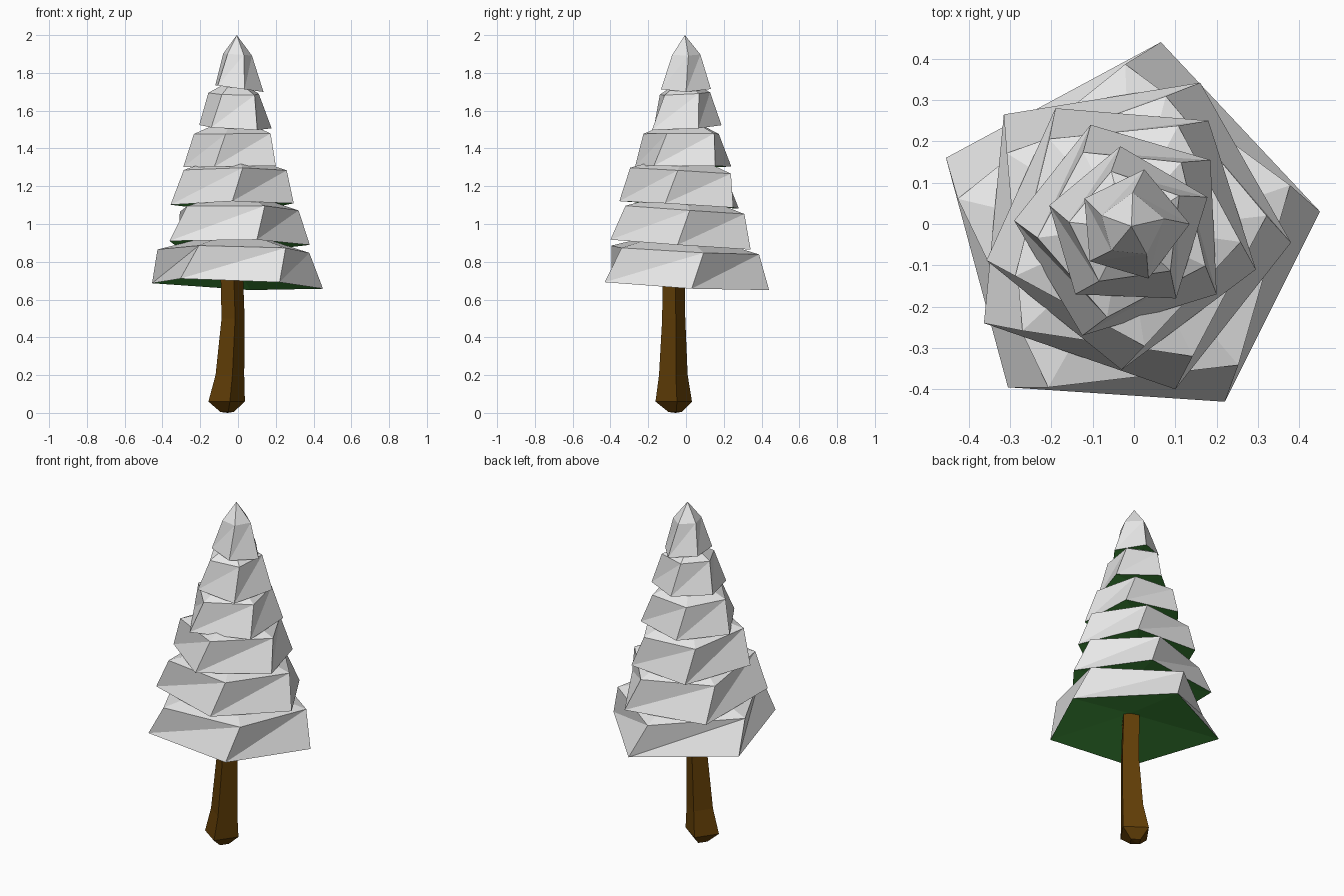
import bpy, bmesh, math

if "Cube" in bpy.data.objects:
    bpy.data.objects.remove(bpy.data.objects["Cube"])


def material(name, rgb):
    m = bpy.data.materials.new(name)
    m.diffuse_color = (*rgb, 1)
    m.use_nodes = True
    m.node_tree.nodes["Principled BSDF"].inputs["Base Color"].default_value = m.diffuse_color
    return m


SNOW = material("snow white", (0.8, 0.8, 0.8))
GREEN = material("pine green", (0.06, 0.33, 0.05))
BROWN = material("bark brown", (0.118, 0.047, 0.002))


def bridge(bm, low, high):
    """Join two rings with triangles so the twist shows as facets."""
    n = len(low)
    for i in range(n):
        j = (i + 1) % n
        bm.faces.new((low[i], low[j], high[j]))
        bm.faces.new((low[i], high[j], high[i]))


def fan(bm, base, tip, slot=0):
    v = bm.verts.new(tip)
    for i in range(len(base)):
        f = bm.faces.new((base[i], base[(i + 1) % len(base)], v))
        f.material_index = slot


def finish(bm, name, mats):
    mesh = bpy.data.meshes.new(name)
    bm.to_mesh(mesh)
    bm.free()
    for m in mats:
        mesh.materials.append(m)
    obj = bpy.data.objects.new(name, mesh)
    bpy.context.collection.objects.link(obj)
    return obj


def tier(name, rim_xy, z0, z1, scale, tip, tx, ty):
    """Twisted snowy skirt: tilted rim, smaller rotated shoulder, cap."""
    bm = bmesh.new()
    cx = sum(p[0] for p in rim_xy) / 5
    cy = sum(p[1] for p in rim_xy) / 5
    c, s = math.cos(math.radians(10.5)), math.sin(math.radians(10.5))
    rim, shoulder = [], []
    for x, y in rim_xy:
        rim.append(bm.verts.new((x, y, z0 + tx * x + ty * y)))
        dx, dy = x - cx, y - cy
        u = cx + scale * (dx * c - dy * s)
        v = cy + scale * (dx * s + dy * c)
        shoulder.append(bm.verts.new((u, v, z1 + 0.5 * tx * u + ty * v)))
    bridge(bm, rim, shoulder)
    fan(bm, shoulder, (cx, cy, tip))
    # Hollow green underside
    radius = math.hypot(rim_xy[0][0] - cx, rim_xy[0][1] - cy)
    fan(bm, rim[::-1], (cx, cy, z0 + 0.18 * radius), 1)
    finish(bm, name, [SNOW, GREEN])


# Six foliage tiers, bottom to top
tier("foliage_tier_1", [(0.065, 0.44), (-0.455, 0.16), (-0.305, -0.395), (0.22, -0.43), (0.45, 0.03)],
     0.677, 0.86, 0.88, 0.97, -0.04, -0.055)
tier("foliage_tier_2", [(0.16, 0.342), (-0.315, 0.265), (-0.363, -0.24), (0.10, -0.40), (0.38, -0.045)],
     0.89, 1.075, 0.85, 1.18, -0.01, -0.07)
tier("foliage_tier_3", [(0.18, 0.25), (-0.19, 0.28), (-0.357, -0.088), (-0.03, -0.353), (0.295, -0.11)],
     1.10, 1.28, 0.845, 1.38, 0.01, -0.06)
tier("foliage_tier_4", [(0.185, 0.155), (-0.105, 0.24), (-0.29, 0.008), (-0.125, -0.27), (0.20, -0.17)],
     1.305, 1.478, 0.79, 1.57, 0.015, 0.0)
tier("foliage_tier_5", [(0.178, 0.065), (-0.033, 0.188), (-0.205, 0.045), (-0.142, -0.17), (0.102, -0.18)],
     1.512, 1.69, 0.715, 1.77, -0.05, 0.05)
tier("foliage_tier_6", [(0.135, 0.0), (0.025, 0.132), (-0.12, 0.062), (-0.107, -0.09), (0.035, -0.132)],
     1.718, 1.897, 0.58, 2.0, -0.14, 0.0)

# Crooked four-sided trunk: centre x, y, height, radius, with a rounded foot
bm = bmesh.new()
sections = [
    (-0.058, -0.058, 0.005, 0.036),
    (-0.060, -0.065, 0.06, 0.098),
    (-0.043, -0.067, 0.20, 0.077),
    (-0.026, -0.065, 0.50, 0.062),
    (-0.034, -0.065, 0.77, 0.060),
]
rings = []
for cx, cy, z, r in sections:
    angles = [math.radians(10 + 90 * i) for i in range(4)]
    rings.append([bm.verts.new((cx + r * math.cos(a), cy + r * math.sin(a), z)) for a in angles])
for low, high in zip(rings, rings[1:]):
    for i in range(4):
        j = (i + 1) % 4
        bm.faces.new((low[i], low[j], high[j], high[i]))
fan(bm, rings[0][::-1], (-0.056, -0.056, 0.0))
bm.faces.new(rings[-1])
finish(bm, "trunk", [BROWN])
